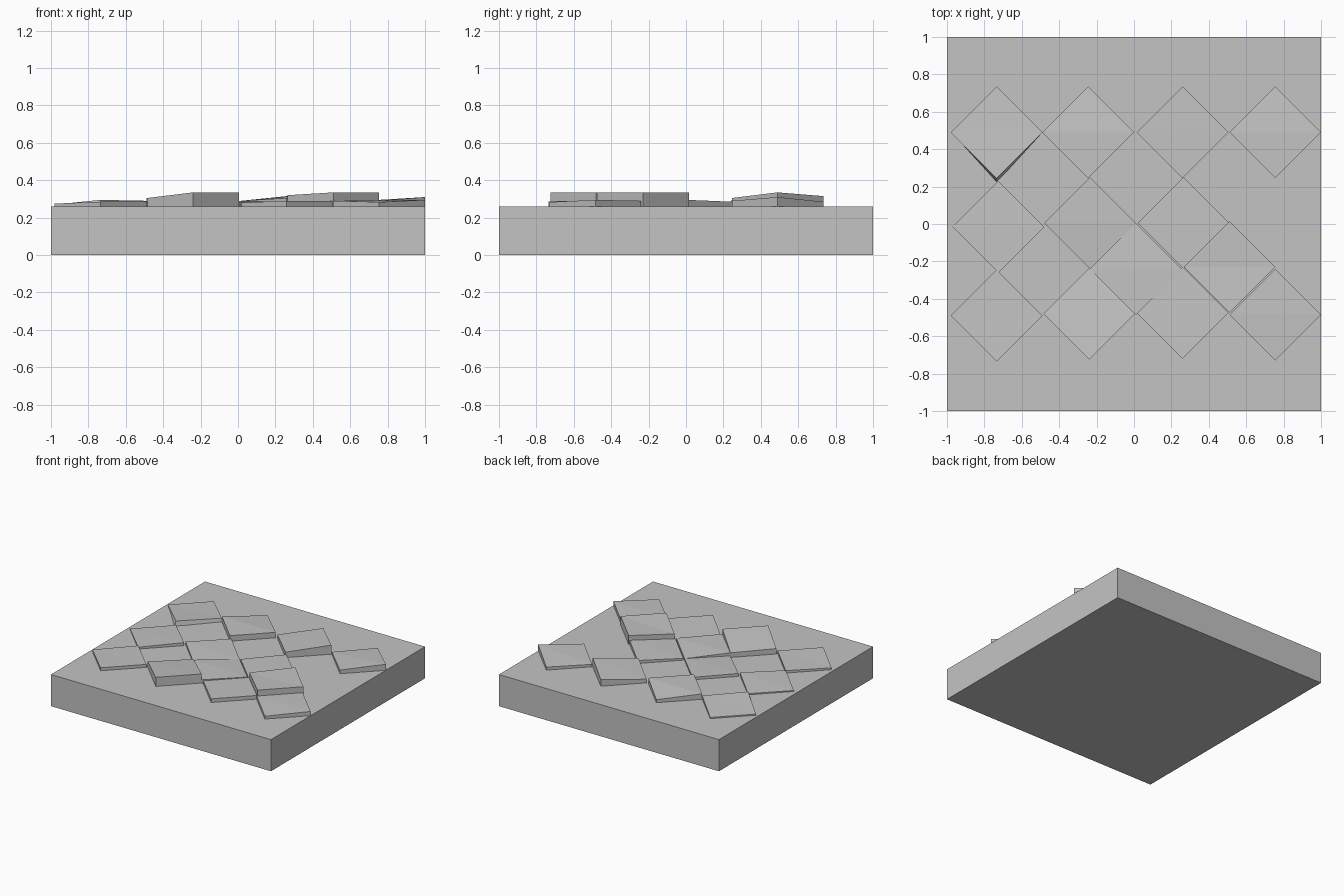
import bpy
import bmesh

cube = bpy.data.objects.get("Cube")
if cube:
    bpy.data.objects.remove(cube, do_unlink=True)

# Single stone colour
stone = bpy.data.materials.new("stone_grey")
stone.use_nodes = True
colour = (0.55, 0.55, 0.55, 1)
stone.diffuse_color = colour
stone.node_tree.nodes["Principled BSDF"].inputs["Base Color"].default_value = colour

BASE_TOP = 0.26
HALF = 0.245


def finish(bm, name):
    bmesh.ops.recalc_face_normals(bm, faces=bm.faces)
    mesh = bpy.data.meshes.new(name)
    bm.to_mesh(mesh)
    bm.free()
    mesh.materials.append(stone)
    obj = bpy.data.objects.new(name, mesh)
    bpy.context.collection.objects.link(obj)
    return obj


def paving_tile(name, x, y, heights, lean=0):
    """Diamond tile; heights are its left, front, right and back top corners.
    lean pushes the foot of the front corner outwards."""
    bm = bmesh.new()
    corners = [(-HALF, 0), (0, -HALF), (HALF, 0), (0, HALF)]
    foot = []
    top = []
    for i, ((dx, dy), z) in enumerate(zip(corners, heights)):
        push = lean if i == 1 else 0
        foot.append(bm.verts.new((x + dx, y + dy - push, BASE_TOP - 0.01)))
        top.append(bm.verts.new((x + dx, y + dy, z)))
    bm.faces.new(foot)
    # Split the slightly warped top along its side-to-side diagonal
    left, front, right, back = top
    bm.faces.new((left, front, right))
    bm.faces.new((left, right, back))
    for i in range(4):
        j = (i + 1) % 4
        bm.faces.new((foot[i], foot[j], top[j], top[i]))
    return finish(bm, name)


# Base slab
bm = bmesh.new()
bmesh.ops.create_cube(bm, size=1)
for v in bm.verts:
    v.co.x *= 2
    v.co.y *= 2
    v.co.z = (v.co.z + 0.5) * BASE_TOP
finish(bm, "base_slab")

# Back row of tiles
paving_tile("back_tile_1", -0.735, 0.49, (0.27, 0.295, 0.29, 0.27), 0.025)
paving_tile("back_tile_2", -0.245, 0.49, (0.305, 0.305, 0.305, 0.285))
paving_tile("back_tile_3", 0.26, 0.49, (0.29, 0.305, 0.335, 0.315))
paving_tile("back_tile_4", 0.755, 0.49, (0.28, 0.29, 0.31, 0.285))

# Middle row of tiles
paving_tile("middle_tile_1", -0.725, -0.015, (0.268, 0.275, 0.285, 0.27))
paving_tile("middle_tile_2", -0.235, 0.005, (0.285, 0.27, 0.275, 0.28))
paving_tile("middle_tile_3", 0.265, 0.005, (0.275, 0.28, 0.295, 0.285))

# Front row of tiles
paving_tile("front_tile_1", -0.735, -0.49, (0.275, 0.285, 0.285, 0.28))
paving_tile("front_tile_2", -0.24, -0.48, (0.305, 0.335, 0.335, 0.298))
paving_tile("front_tile_3", 0.26, -0.475, (0.28, 0.29, 0.29, 0.28))
paving_tile("front_tile_4", 0.755, -0.485, (0.29, 0.283, 0.295, 0.29))

# Tiles set between the rows
paving_tile("between_tile_centre", 0.01, -0.24, (0.295, 0.29, 0.285, 0.275))
paving_tile("between_tile_side", 0.51, -0.23, (0.32, 0.335, 0.335, 0.335))
